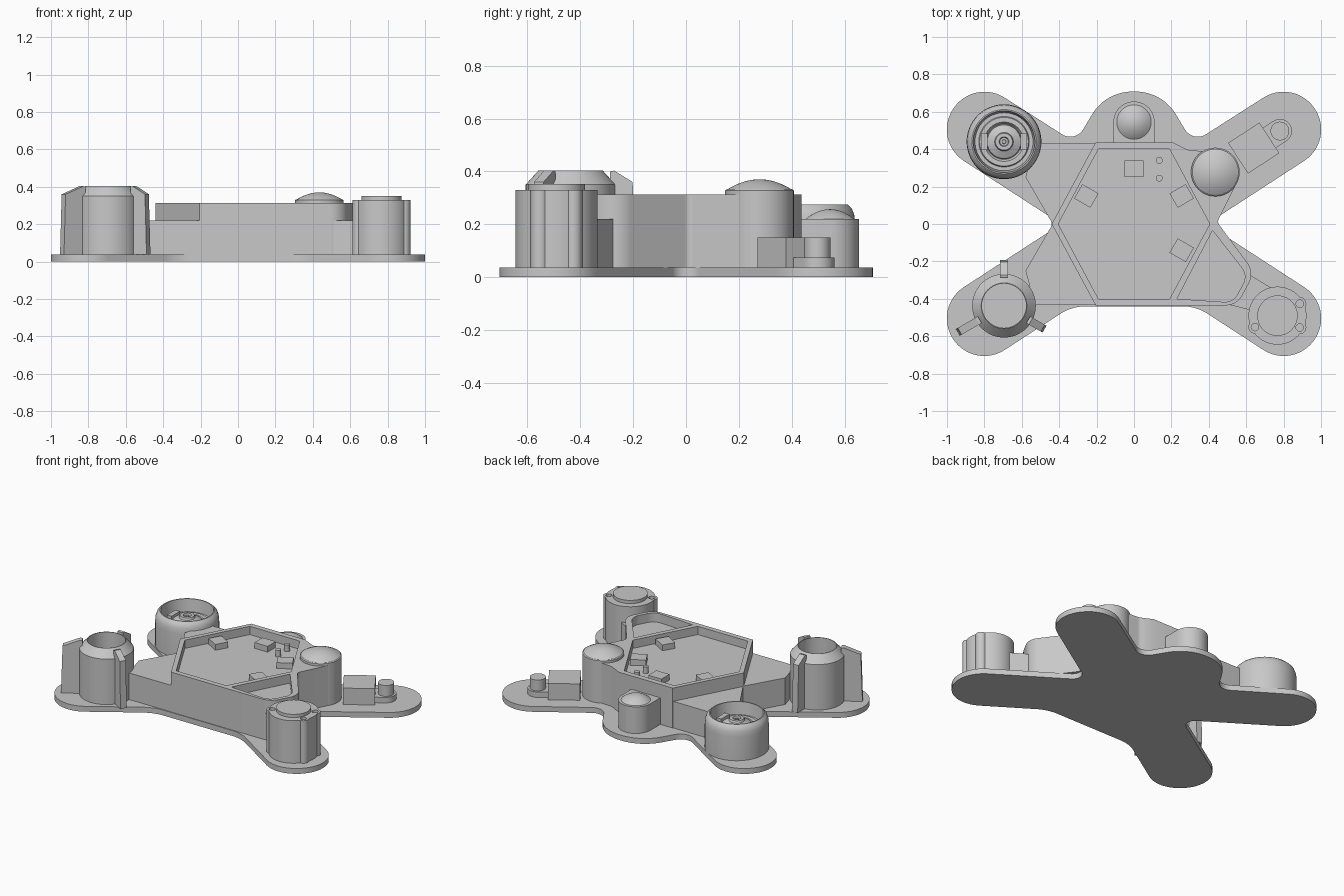
import bpy, bmesh
from math import pi, radians, cos, sin, tan, acos
from mathutils import Matrix, Vector

cube = bpy.data.objects.get("Cube")
if cube:
    bpy.data.objects.remove(cube, do_unlink=True)

grey = bpy.data.materials.new("plain_grey")
grey.use_nodes = True
grey.diffuse_color = (0.58, 0.58, 0.58, 1)
grey.node_tree.nodes["Principled BSDF"].inputs["Base Color"].default_value = (0.58, 0.58, 0.58, 1)

PLATE, LEDGE, TRAY, TOP = 0.037, 0.22, 0.255, 0.312


def activate(obj):
    bpy.ops.object.select_all(action="DESELECT")
    obj.select_set(True)
    bpy.context.view_layer.objects.active = obj


def smooth(obj):
    activate(obj)
    bpy.ops.object.shade_smooth_by_angle(angle=radians(30))


def finish(name, bm, matrix=None):
    bmesh.ops.recalc_face_normals(bm, faces=bm.faces)
    if matrix is not None:
        bm.transform(matrix)
    mesh = bpy.data.meshes.new(name)
    bm.to_mesh(mesh)
    bm.free()
    mesh.materials.append(grey)
    obj = bpy.data.objects.new(name, mesh)
    bpy.context.collection.objects.link(obj)
    smooth(obj)
    return obj


def rounded(points, steps=14):
    """Round polygon corners; each point is (x, y, radius)."""
    out = []
    for i, (x, y, r) in enumerate(points):
        p = Vector((x, y))
        if r == 0:
            out.append(p)
            continue
        a = (Vector(points[i - 1][:2]) - p).normalized()
        b = (Vector(points[(i + 1) % len(points)][:2]) - p).normalized()
        half = acos(max(-1, min(1, a.dot(b)))) / 2
        centre = p + (a + b).normalized() * (r / sin(half))
        start = p + a * (r / tan(half)) - centre
        end = p + b * (r / tan(half)) - centre
        sweep = start.angle_signed(end)
        for k in range(steps + 1):
            out.append(centre + Matrix.Rotation(-sweep * k / steps, 2) @ start)
    return out


def prism(name, points, z0, z1, matrix=None):
    bm = bmesh.new()
    face = bm.faces.new([bm.verts.new((p[0], p[1], z0)) for p in points])
    top = bmesh.ops.extrude_face_region(bm, geom=[face])["geom"]
    bmesh.ops.translate(bm, vec=(0, 0, z1 - z0),
                        verts=[v for v in top if isinstance(v, bmesh.types.BMVert)])
    return finish(name, bm, matrix)


def lathe(name, centre, profile, steps=64):
    """Revolve a (radius, height) profile about a vertical axis."""
    bm = bmesh.new()
    verts = [bm.verts.new((r, 0, z)) for r, z in profile]
    edges = [bm.edges.new(pair) for pair in zip(verts, verts[1:])]
    bmesh.ops.spin(bm, geom=verts + edges, axis=(0, 0, 1), cent=(0, 0, 0),
                   angle=2 * pi, steps=steps, use_merge=True)
    bmesh.ops.remove_doubles(bm, verts=bm.verts, dist=0.0005)
    return finish(name, bm, Matrix.Translation((*centre, 0)))


def cylinder(name, centre, r, z0, z1, steps=64):
    return lathe(name, centre, [(0, z0), (r, z0), (r, z1), (0, z1)], steps)


def box(name, centre, size, z0, z1, angle=0):
    w, d = size[0] / 2, size[1] / 2
    return prism(name, [(-w, -d), (w, -d), (w, d), (-w, d)], z0, z1,
                 Matrix.Translation((*centre, 0)) @ Matrix.Rotation(radians(angle), 4, "Z"))


def combine(obj, other, operation):
    other.hide_render = True
    mod = obj.modifiers.new("combine", "BOOLEAN")
    mod.operation, mod.solver, mod.object = operation, "EXACT", other
    activate(obj)
    bpy.ops.object.modifier_apply(modifier=mod.name)
    bpy.data.objects.remove(other, do_unlink=True)


def cap(r, z0, height, steps=10):
    """Profile of a shallow dome."""
    return [(r * (1 - k / steps), z0 + height * (1 - (1 - k / steps) ** 2))
            for k in range(steps + 1)]


# Base plate: four round arms and a back lobe, mirrored about x
right = [(0.332, -0.44, 0.25), (0.859, -0.782, 0.199), (1.077, -0.446, 0.199),
         (0.39, 0, 0.06), (1.077, 0.446, 0.199), (0.859, 0.782, 0.199),
         (0.315, 0.435, 0.08), (0.15, 0.708, 0.25)]
left = [(-x, y, r) for x, y, r in reversed(right)]
prism("base_plate", rounded(right + left), 0, PLATE)

# Main body with six-sided tray and side pocket
body = prism("main_body", rounded([
    (-0.205, -0.435, 0), (0.55, -0.435, 0.1), (0.645, -0.26, 0.1), (0.445, 0.01, 0.03),
    (0.56, 0.24, 0), (0.44, 0.385, 0), (0.29, 0.395, 0.06), (0.205, 0.437, 0),
    (-0.205, 0.437, 0), (-0.44, 0, 0)]), PLATE, TOP)
combine(body, prism("tray_cutter", [(-0.19, -0.4), (0.19, -0.4), (0.405, 0), (0.19, 0.4),
                                    (-0.19, 0.4), (-0.405, 0)], TRAY, 0.5), "DIFFERENCE")
combine(body, prism("pocket_cutter", rounded([
    (0.23, -0.4, 0), (0.53, -0.42, 0.08), (0.608, -0.275, 0.08), (0.42, -0.035, 0)]),
    0.25, 0.5), "DIFFERENCE")
smooth(body)

# Lower ledges reaching the right towers, and the bridge to the front left tower
for side, s in (("front", -1), ("back", 1)):
    prism(side + "_ledge", [(-0.2, 0.434 * s), (-0.53, 0.434 * s), (-0.58, 0.25 * s),
                            (-0.435, 0)], PLATE, LEDGE)
prism("tower_bridge", [(0.5, -0.43), (0.5, -0.26), (0.6, -0.26), (0.74, -0.345),
                       (0.74, -0.5), (0.62, -0.46)], PLATE, LEDGE)

# Blocks and pegs in the tray
for i, (x, y, a) in enumerate([(0, 0.295, 0), (-0.255, 0.15, -30), (0.255, 0.15, 30),
                               (0.255, -0.14, -30)]):
    box(f"tray_block_{i}", (x, y), (0.1, 0.088), TRAY - 0.01, TRAY + 0.04, a)
for i, y in enumerate((0.245, 0.34)):
    cylinder(f"tray_peg_{i}", (0.135, y), 0.018, TRAY - 0.01, TRAY + 0.045, 20)

# Domed column beside the tray
lathe("domed_column", (0.435, 0.278),
      [(0, PLATE), (0.13, PLATE), (0.13, 0.328), (0.123, 0.333)] + cap(0.12, 0.333, 0.037))

# Back lobe post with dome
prism("back_post", rounded([(-0.11, 0.4, 0), (0.11, 0.4, 0), (0.11, 0.655, 0.1095),
                            (-0.11, 0.655, 0.1095)]), PLATE, LEDGE)
lathe("back_dome", (0, 0.545), [(0, 0.2), (0.092, 0.2)] + cap(0.092, LEDGE, 0.037))

# Back left arm fittings
box("arm_block", (0.64, 0.406), (0.2, 0.195), PLATE, 0.15, 33)
prism("arm_strip", rounded([(-0.16, -0.064, 0), (0.064, -0.064, 0.063),
                            (0.064, 0.064, 0.063), (-0.16, 0.064, 0)]), PLATE, 0.075,
      Matrix.Translation((0.78, 0.497, 0)) @ Matrix.Rotation(radians(33), 4, "Z"))
cylinder("arm_button", (0.78, 0.497), 0.05, PLATE, 0.15, 40)

# Front left tower with three screw lugs and a cap
tower_at = Vector((0.767, -0.49))
tower = cylinder("round_tower", tower_at, 0.155, PLATE, 0.33)
for i, a in enumerate((28, -28, 207)):
    spot = tower_at + Vector((cos(radians(a)), sin(radians(a)))) * 0.135
    combine(tower, cylinder(f"lug_{i}", spot, 0.035, PLATE, 0.33, 32), "UNION")
    combine(tower, cylinder(f"screw_cutter_{i}", spot, 0.02, 0.3, 0.4, 20), "DIFFERENCE")
smooth(tower)
cylinder("tower_cap", tower_at, 0.108, 0.3, 0.352)

# Front right hollow tower with three fins
hollow_at = (-0.695, -0.437)
lathe("hollow_tower", hollow_at, [(0, PLATE), (0.17, PLATE), (0.17, 0.35), (0.122, 0.403),
                                  (0.118, 0.403), (0.118, 0.2), (0, 0.2)])
for i, (a, reach) in enumerate(((90, 0.245), (210, 0.284), (330, 0.25))):
    prism(f"fin_{i}", [(0.14, PLATE), (reach, PLATE), (reach - 0.01, 0.36), (0.165, 0.403),
                       (0.15, 0.4), (0.15, 0.33), (0.14, 0.33)], -0.021, 0.021,
          Matrix.Translation((*hollow_at, 0)) @ Matrix.Rotation(radians(a), 4, "Z")
          @ Matrix.Rotation(pi / 2, 4, "X"))

# Back right round cup with hub and ears
cup_at = (-0.695, 0.44)
lathe("round_cup", cup_at, [(0, PLATE), (0.2, PLATE), (0.2, 0.2), (0.197, 0.235), (0.188, 0.26),
                            (0.172, 0.275), (0.165, 0.275), (0.155, 0.19), (0.135, 0.19),
                            (0.13, 0.2), (0.105, 0.2), (0.095, 0.185), (0, 0.185)])
lathe("cup_hub", cup_at, [(0, 0.17), (0.095, 0.17), (0.09, 0.205), (0.05, 0.225), (0.045, 0.24),
                          (0.026, 0.24), (0.022, 0.225), (0.012, 0.225), (0.01, 0.235), (0, 0.235)])
for side, s in (("left", 1), ("right", -1)):
    box(f"hub_ear_{side}", (cup_at[0] + 0.105 * s, cup_at[1]), (0.035, 0.09), 0.17, 0.225)
